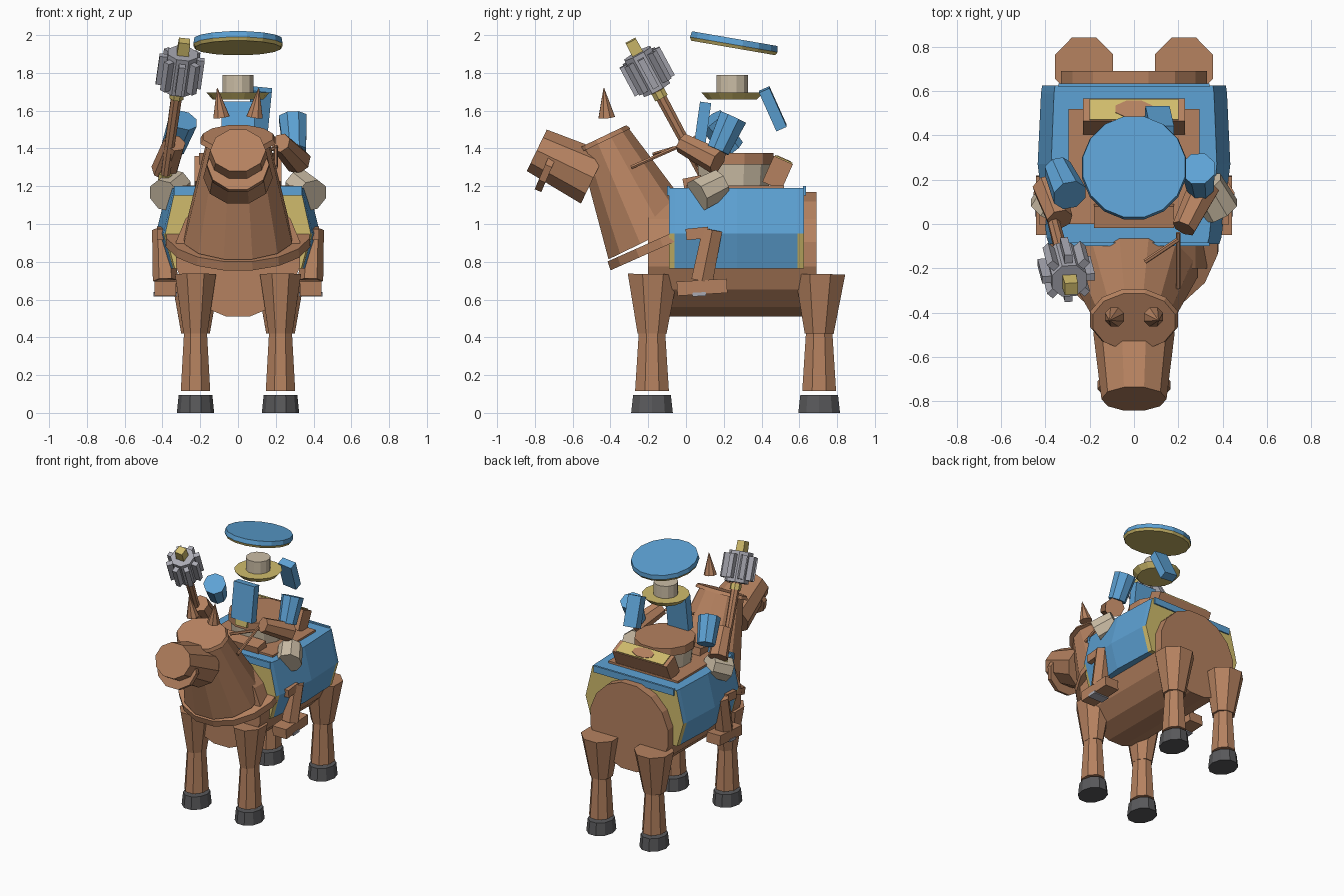
import bpy, bmesh, math
from mathutils import Vector, Matrix

cube = bpy.data.objects.get("Cube")
if cube:
    bpy.data.objects.remove(cube, do_unlink=True)


def material(name, rgb):
    m = bpy.data.materials.new(name)
    m.use_nodes = True
    m.diffuse_color = (*rgb, 1)
    m.node_tree.nodes["Principled BSDF"].inputs["Base Color"].default_value = (*rgb, 1)
    return m


BROWN = material("brown hide", (.46, .22, .115))
BLUE = material("blue cloth", (.11, .36, .66))
GOLD = material("gold trim", (.63, .50, .15))
TAN = material("tan linen", (.60, .51, .38))
DARK = material("dark hoof", (.10, .10, .105))
STEEL = material("steel", (.40, .40, .45))


def finish(name, bm, *mats):
    bmesh.ops.recalc_face_normals(bm, faces=bm.faces)
    me = bpy.data.meshes.new(name)
    bm.to_mesh(me)
    bm.free()
    for m in mats:
        me.materials.append(m)
    ob = bpy.data.objects.new(name, me)
    bpy.context.collection.objects.link(ob)
    return ob


def frame(p, q):
    """Matrix at p with z towards q and x close to world x."""
    z = (q - p).normalized()
    ref = Vector((1, 0, 0)) if abs(z.x) < .95 else Vector((0, 1, 0))
    x = (ref - z * ref.dot(z)).normalized()
    m = Matrix((x, z.cross(x), z)).transposed().to_4x4()
    m.translation = p
    return m


def rod(name, p, q, r1, r2, mat, n=8, sx=1.0, turn=.5):
    """Tapered prism from p to q; sx widens it sideways."""
    p, q = Vector(p), Vector(q)
    length = (q - p).length
    bm = bmesh.new()
    m = (frame(p, q) @ Matrix.Translation((0, 0, length / 2))
         @ Matrix.Diagonal((sx, 1, 1, 1)) @ Matrix.Rotation(turn * 2 * math.pi / n, 4, 'Z'))
    bmesh.ops.create_cone(bm, cap_ends=True, segments=n, radius1=r1, radius2=r2,
                          depth=length, matrix=m)
    return finish(name, bm, mat)


def box(name, c, size, mat, rot=(0, 0, 0)):
    bm = bmesh.new()
    bmesh.ops.create_cube(bm, size=1, matrix=Matrix.Diagonal((*size, 1)))
    ob = finish(name, bm, mat)
    ob.location, ob.rotation_euler = c, rot
    return ob


# Mount: barrel body, collar, neck, head
rod("body", (0, -.2, .84), (0, .69, .84), .335, .335, BROWN, 16)
rod("chest_collar", (0, -.05, .91), (0, -.07, .955), .39, .385, BROWN, 16)
rod("neck", (0, -.18, .925), (0, -.44, 1.46), .265, .145, BROWN, 12, 1.12)
rod("neck_crown", (0, -.43, 1.44), (0, -.441, 1.463), .155, .145, BROWN, 12, 1.32)
rod("head", (0, -.49, 1.245), (0, -.79, 1.39), .16, .128, BROWN, 10, 1.15)
rod("mouth_flange", (0, -.71, 1.30), (0, -.745, 1.315), .15, .15, BROWN, 10, 1.1)

for s, side in ((1, "left"), (-1, "right")):
    rod(side + "_ear", (s * .088, -.42, 1.565), (s * .11, -.435, 1.72), .047, .002, BROWN, 8)
    # Legs of the mount
    for y, end in ((-.18, "front"), (.705, "rear")):
        label = side + "_" + end
        x = s * .225
        rod(label + "_hoof", (x, y, 0), (x, y, .095), .116, .105, DARK, 10, .85)
        rod(label + "_lower_leg", (x, y, .115), (x, y, .42), .097, .076, BROWN, 8, .87)
        top = .118 if end == "front" else .142
        rod(label + "_upper_leg", (x, y, .42), (x, y + .005, .735), .083, .144, BROWN, 8,
            top / .144)
    # Rider's legs, feet and stirrups
    rod(side + "_thigh", (s * .32, .18, 1.21), (s * .39, .06, 1.15), .085, .092, TAN, 8)
    box(side + "_knee", (s * .405, .06, .95), (.05, .12, .06), BROWN, (.1, 0, 0))
    rod(side + "_shin", (s * .395, .14, .97), (s * .385, .085, .70), .06, .066, BROWN, 6)
    box(side + "_foot", (s * .385, .085, .665), (.115, .265, .075), BROWN, (.06, 0, 0))
    box(side + "_stirrup", (s * .385, .07, .628), (.125, .07, .02), STEEL, (.06, 0, 0))


# Blanket: lofted cross-sections, gold at both ends
def loft_blanket():
    bm = bmesh.new()
    profile = ((.86, 1.19), (1, .95), (.87, .765))
    outline = profile + tuple((-x, z) for x, z in reversed(profile))
    rings = []
    for y, w in ((-.09, .385), (-.06, .395), (.27, .435), (.59, .42), (.625, .415)):
        rings.append([bm.verts.new((x * w, y, z)) for x, z in outline])
    n = len(outline)
    for i, (a, b) in enumerate(zip(rings, rings[1:])):
        for k in range(n):
            f = bm.faces.new((a[k], a[(k + 1) % n], b[(k + 1) % n], b[k]))
            low = f.calc_center_median().z < 1.0
            f.material_index = int(low and i in (0, 3))
    for r in (rings[0], rings[-1]):
        bm.faces.new(r).material_index = 1
    return finish("blanket", bm, BLUE, GOLD)


loft_blanket()
for y, end in ((-.092, "front"), (.627, "rear")):
    box("blanket_hem_" + end, (0, y, 1.175), (.68, .016, .05), BLUE)

# Saddle
box("saddle_floor", (0, .26, 1.18), (.59, .52, .05), BROWN)
box("saddle_pommel", (0, .04, 1.2), (.36, .1, .1), BROWN, (.2, 0, 0))
tilt = (-.42, 0, 0)
box("saddle_backrest", (0, .485, 1.27), (.46, .11, .15), BROWN, tilt)
axis = Matrix.Rotation(tilt[0], 3, 'X') @ Vector((0, 0, 1))
top = Vector((0, .485, 1.27)) + axis * .077
box("backrest_pad", top, (.40, .10, .009), GOLD, tilt)
rod("backrest_patch", top + axis * .003, top + axis * .008, .045, .045, BROWN, 8, 2)

# Rider's torso pieces
rod("waist", (0, .255, 1.19), (0, .255, 1.315), .19, .2, TAN, 12)
rod("belt_disc", (0, .255, 1.315), (0, .255, 1.375), .215, .215, BROWN, 12)
box("chest_plate", (0, .085, 1.51), (.175, .06, .27), BLUE, (-.14, 0, 0))
box("chest_hem", (0, .06, 1.36), (.1, .05, .05), GOLD, (-.14, 0, 0))
box("back_plate", (.115, .46, 1.61), (.11, .06, .225), BLUE, (.42, .1, 0))

# Rider's arms
rod("left_sleeve", (.29, .25, 1.565), (.30, .17, 1.39), .08, .065, BLUE, 8)
rod("right_sleeve", (-.29, .13, 1.55), (-.345, .25, 1.40), .08, .065, BLUE, 8)
rod("left_forearm", (.32, .17, 1.33), (.225, -.02, 1.43), .072, .055, BROWN, 7)
rod("right_forearm", (-.39, .17, 1.28), (-.335, .02, 1.43), .072, .06, BROWN, 7)
rod("left_rein", (.2, -.29, 1.3), (.2, -.04, 1.41), .011, .011, BROWN, 6)
rod("cross_rein", (.05, -.17, 1.37), (.2, -.07, 1.40), .011, .011, BROWN, 6)

# Head and wide hat
rod("face", (0, .245, 1.69), (0, .245, 1.79), .086, .086, TAN, 12)
rod("neck_collar", (0, .245, 1.66), (0, .245, 1.697), .135, .168, GOLD, 14)
up = Vector((0, .17, .985))
base = Vector((0, .25, 1.932))
rod("hat_underside", base, base + up * .018, .23, .24, GOLD, 16)
rod("hat_top", base + up * .018, base + up * .05, .24, .235, BLUE, 16)

# Mace
low, high = Vector((-.39, .11, 1.22)), Vector((-.285, -.285, 1.955))


def along(t):
    return low.lerp(high, t)


rod("mace_handle", along(0), along(.72), .026, .032, BROWN, 8)
rod("mace_pommel", along(-.01), along(.06), .035, .035, GOLD, 6)
rod("mace_ring", along(.61), along(.66), .04, .04, GOLD, 8)
rod("mace_core", along(.67), along(.93), .085, .085, STEEL, 8)
rod("mace_tip", along(.92), along(1.02), .045, .042, GOLD, 4)
bm = bmesh.new()
place = frame(along(.8), high)
for k in range(8):
    m = (place @ Matrix.Rotation(k * math.pi / 4, 4, 'Z') @ Matrix.Translation((.085, 0, 0))
         @ Matrix.Diagonal((.07, .035, .17, 1)))
    bmesh.ops.create_cube(bm, size=1, matrix=m)
finish("mace_flanges", bm, STEEL)
